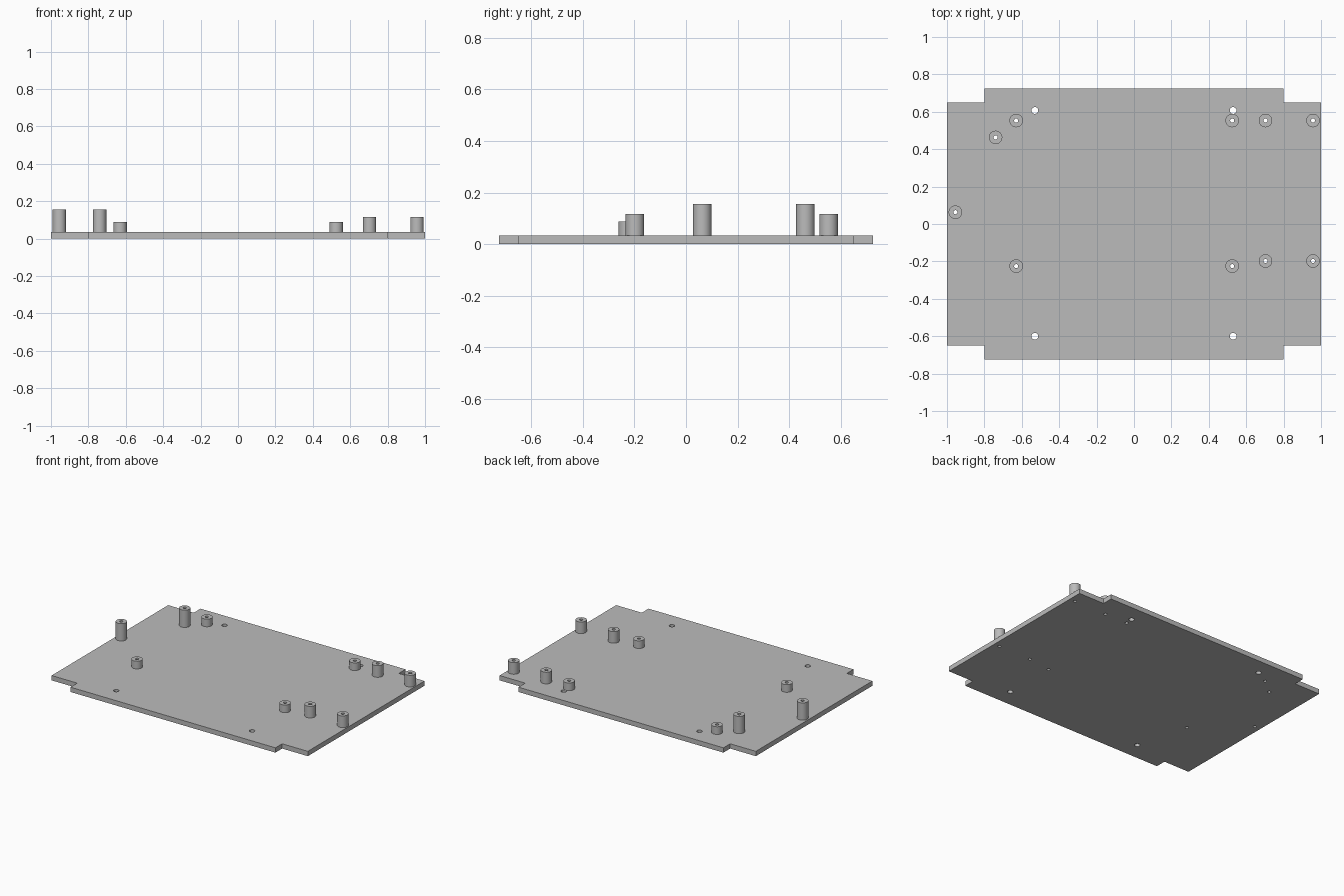
import bpy, bmesh
from math import cos, sin, tau
from mathutils import Vector

cube = bpy.data.objects.get("Cube")
if cube:
    bpy.data.objects.remove(cube, do_unlink=True)

PLATE_TOP = 0.034
POST_R, BORE_R, SCREW_R = 0.036, 0.011, 0.018
SEGMENTS = 32

grey = bpy.data.materials.new("plain grey")
grey.use_nodes = True
grey.diffuse_color = (0.5, 0.5, 0.5, 1)
grey.node_tree.nodes["Principled BSDF"].inputs["Base Color"].default_value = (0.5, 0.5, 0.5, 1)


def circle(x, y, r):
    return [(x + r * cos(tau * i / SEGMENTS), y + r * sin(tau * i / SEGMENTS))
            for i in range(SEGMENTS)]


def extruded(name, loops, z0, z1):
    """Fill the outer loop minus the hole loops, then extrude it upward."""
    bm = bmesh.new()
    for loop in loops:
        verts = [bm.verts.new((x, y, z0)) for x, y in loop]
        for a, b in zip(verts, verts[1:] + verts[:1]):
            bm.edges.new((a, b))
    bmesh.ops.triangle_fill(bm, use_beauty=True, edges=bm.edges[:], normal=Vector((0, 0, 1)))
    grown = bmesh.ops.extrude_face_region(bm, geom=bm.faces[:], use_keep_orig=True)
    top = [g for g in grown["geom"] if isinstance(g, bmesh.types.BMVert)]
    bmesh.ops.translate(bm, verts=top, vec=(0, 0, z1 - z0))
    bmesh.ops.recalc_face_normals(bm, faces=bm.faces[:])
    mesh = bpy.data.meshes.new(name)
    bm.to_mesh(mesh)
    bm.free()
    mesh.materials.append(grey)
    obj = bpy.data.objects.new(name, mesh)
    bpy.context.collection.objects.link(obj)
    bpy.ops.object.select_all(action="DESELECT")
    obj.select_set(True)
    bpy.context.view_layer.objects.active = obj
    bpy.ops.object.shade_smooth_by_angle(angle=0.6)
    return obj


# Standoffs grouped by top height
standoffs = {
    "tall": (0.156, [(-0.955, 0.063), (-0.74, 0.463)]),
    "middle": (0.116, [(x, y) for x in (0.703, 0.957) for y in (-0.198, 0.553)]),
    "short": (0.088, [(x, y) for x in (-0.63, 0.525) for y in (-0.225, 0.553)]),
}
screw_holes = [(x, y) for x in (-0.53, 0.53) for y in (-0.6, 0.607)]

# Base plate with notched corners, screw holes and standoff bores
quarter = [(1, 0.65), (0.8, 0.65), (0.8, 0.725)]
outline = []
for sx, sy in ((1, 1), (-1, 1), (-1, -1), (1, -1)):
    corner = quarter if sx * sy > 0 else quarter[::-1]
    outline += [(sx * x, sy * y) for x, y in corner]
holes = [circle(x, y, SCREW_R) for x, y in screw_holes]
holes += [circle(x, y, BORE_R) for _, spots in standoffs.values() for x, y in spots]
extruded("base_plate", [outline] + holes, 0, PLATE_TOP)

# Hollow standoffs
for kind, (height, spots) in standoffs.items():
    for i, (x, y) in enumerate(spots, 1):
        extruded(f"{kind}_standoff_{i}", [circle(x, y, POST_R), circle(x, y, BORE_R)],
                 PLATE_TOP, height)
